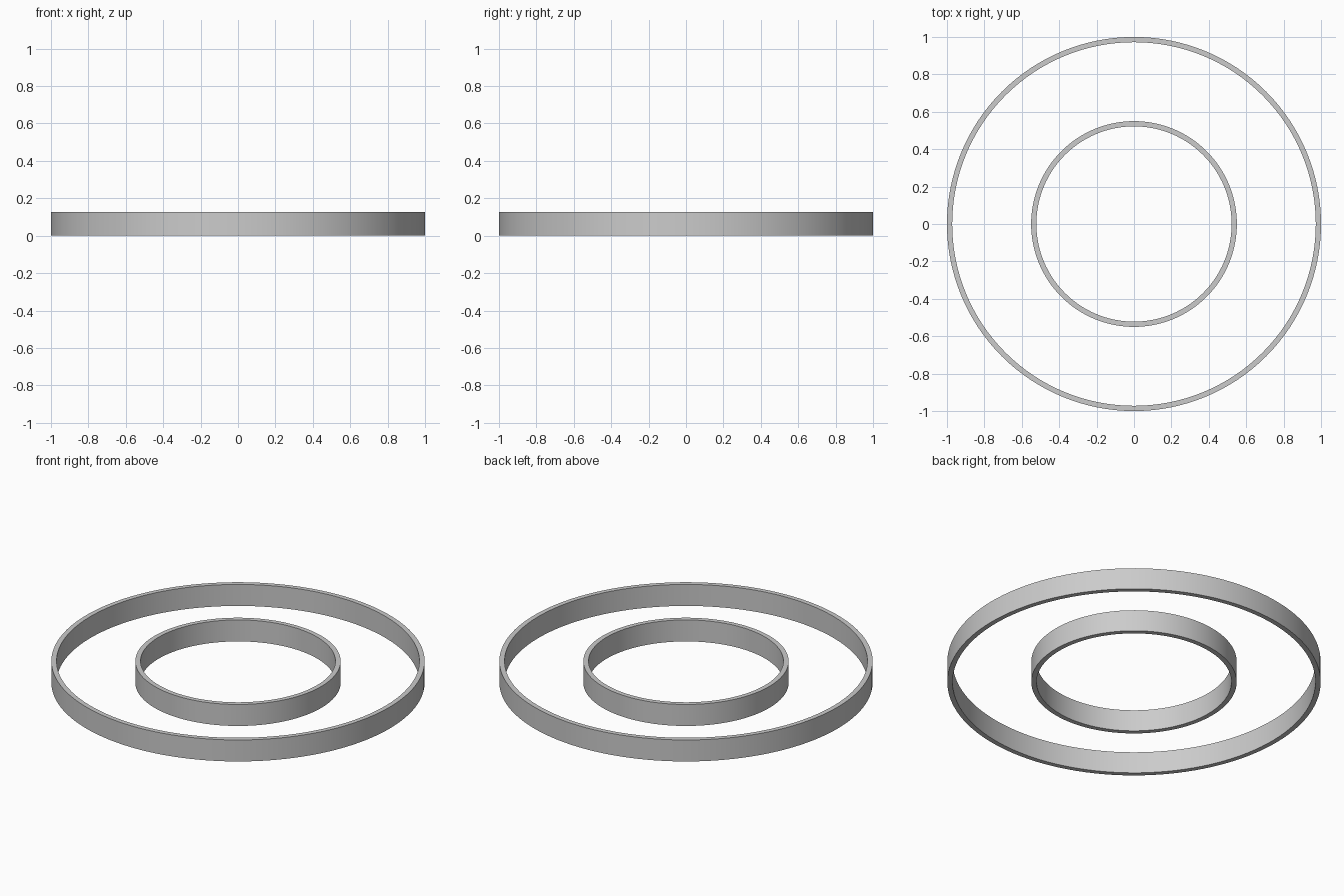
import bpy, bmesh, math

if "Cube" in bpy.data.objects:
    bpy.data.objects.remove(bpy.data.objects["Cube"])

HEIGHT = 0.127
SEGMENTS = 128


def make_ring(name, r_out, r_in):
    """Upright hoop with a rectangular section, standing on z = 0."""
    bm = bmesh.new()
    section = [(r_in, 0), (r_out, 0), (r_out, HEIGHT), (r_in, HEIGHT)]
    loops = []
    for i in range(SEGMENTS):
        a = 2 * math.pi * i / SEGMENTS
        loops.append([bm.verts.new((r * math.cos(a), r * math.sin(a), z)) for r, z in section])
    for i in range(SEGMENTS):
        p, q = loops[i], loops[(i + 1) % SEGMENTS]
        for j in range(4):
            k = (j + 1) % 4
            bm.faces.new((p[j], q[j], q[k], p[k]))
    bmesh.ops.recalc_face_normals(bm, faces=bm.faces)
    mesh = bpy.data.meshes.new(name)
    bm.to_mesh(mesh)
    bm.free()
    obj = bpy.data.objects.new(name, mesh)
    bpy.context.collection.objects.link(obj)
    bpy.ops.object.select_all(action='DESELECT')
    obj.select_set(True)
    bpy.context.view_layer.objects.active = obj
    bpy.ops.object.shade_smooth_by_angle(angle=math.radians(30))


# Two concentric hoops
make_ring("outer_ring", 1.0, 0.972)
make_ring("inner_ring", 0.55, 0.522)
